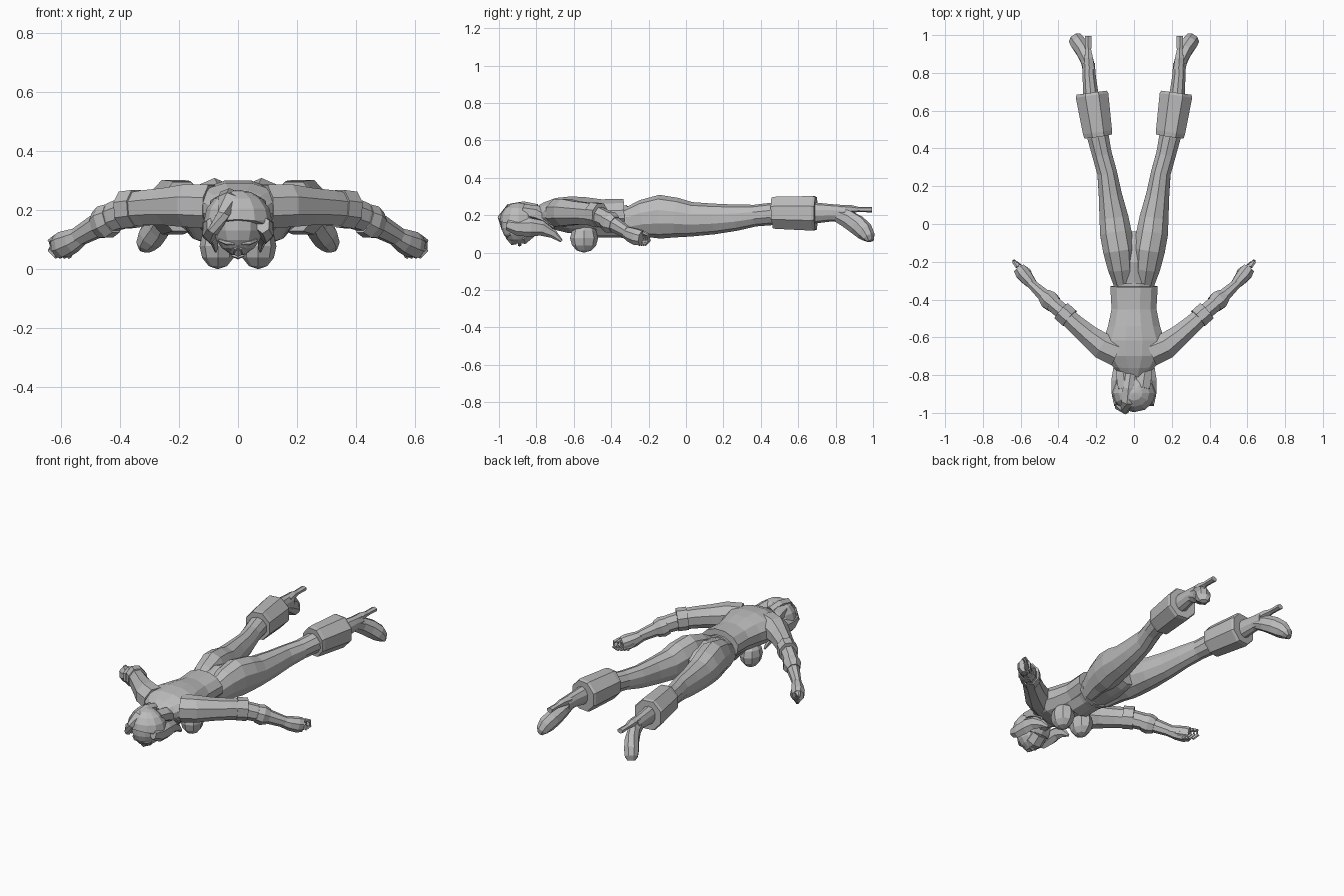
import bpy, bmesh, math
from mathutils import Vector

grey = bpy.data.materials.new("plain grey")
grey.diffuse_color = (0.5, 0.5, 0.5, 1)


def finish(name, bm):
    bmesh.ops.recalc_face_normals(bm, faces=bm.faces[:])
    me = bpy.data.meshes.new(name)
    bm.to_mesh(me)
    bm.free()
    me.materials.append(grey)
    ob = bpy.data.objects.new(name, me)
    bpy.context.collection.objects.link(ob)
    return ob


def loft(name, rings, sides=8, turn=0.5, flip=1):
    """Skin rings of (x, y, z, half width, half height) along their own path."""
    bm = bmesh.new()
    pts = [Vector((r[0] * flip, r[1], r[2])) for r in rings]
    loops = []
    for i, r in enumerate(rings):
        t = (pts[min(i + 1, len(pts) - 1)] - pts[max(i - 1, 0)]).normalized()
        side = t.cross(Vector((0, 0, 1))).normalized()
        up = side.cross(t)
        loop = []
        for k in range(sides):
            a = 2 * math.pi * (k + turn) / sides
            loop.append(bm.verts.new(pts[i] + side * r[3] * math.cos(a) + up * r[4] * math.sin(a)))
        loops.append(loop)
    for a, b in zip(loops, loops[1:]):
        for k in range(sides):
            bm.faces.new((a[k], a[(k + 1) % sides], b[(k + 1) % sides], b[k]))
    bm.faces.new(loops[0])
    bm.faces.new(loops[-1])
    return finish(name, bm)


def pair(name, rings, sides=8, turn=0.5):
    for label, s in (("right", 1), ("left", -1)):
        loft(f"{label}_{name}", rings, sides, turn, s)


def ball(name, loc, size, seg=10, rows=7, keep=None):
    bm = bmesh.new()
    bmesh.ops.create_uvsphere(bm, u_segments=seg, v_segments=rows, radius=1)
    for v in bm.verts:
        v.co = Vector([v.co[i] * size[i] + loc[i] for i in range(3)])
    if keep:  # cut away everything below a sloping plane
        bmesh.ops.bisect_plane(bm, geom=bm.verts[:] + bm.edges[:] + bm.faces[:],
                               plane_co=keep[0], plane_no=keep[1], clear_inner=True)
        bmesh.ops.holes_fill(bm, edges=[e for e in bm.edges if e.is_boundary])
    return finish(name, bm)


# torso: jacket over a narrow waist
loft("jacket", [(0, -0.33, 0.205, 0.13, 0.085), (0, -0.45, 0.2, 0.123, 0.088),
                (0, -0.54, 0.2, 0.142, 0.1), (0, -0.62, 0.202, 0.17, 0.102),
                (0, -0.70, 0.207, 0.165, 0.088), (0, -0.755, 0.205, 0.115, 0.065),
                (0, -0.80, 0.195, 0.07, 0.048)], 12)
loft("waist", [(0, -0.48, 0.16, 0.09, 0.08), (0, -0.38, 0.16, 0.09, 0.08),
               (0, -0.30, 0.165, 0.11, 0.085), (0, -0.20, 0.175, 0.13, 0.095),
               (0, -0.10, 0.165, 0.10, 0.08), (0, -0.05, 0.155, 0.06, 0.055)], 10)
loft("belt", [(0, -0.345, 0.165, 0.108, 0.09), (0, -0.315, 0.165, 0.115, 0.092)], 12)
for label, s in (("right", 1), ("left", -1)):
    ball(label + "_bust", (0.068 * s, -0.545, 0.078), (0.062, 0.075, 0.078), 8, 6)

# legs and boots
pair("leg", [(0.055, -0.33, 0.155, 0.05, 0.075), (0.068, -0.23, 0.182, 0.075, 0.1),
             (0.08, -0.14, 0.192, 0.088, 0.117), (0.096, -0.05, 0.187, 0.088, 0.106),
             (0.106, 0.03, 0.178, 0.081, 0.092), (0.125, 0.15, 0.18, 0.065, 0.082),
             (0.142, 0.27, 0.187, 0.055, 0.07), (0.17, 0.37, 0.198, 0.055, 0.058),
             (0.19, 0.46, 0.207, 0.06, 0.06), (0.215, 0.60, 0.21, 0.055, 0.06),
             (0.23, 0.70, 0.212, 0.042, 0.055), (0.237, 0.78, 0.213, 0.037, 0.046),
             (0.24, 0.85, 0.208, 0.034, 0.046)], 10)
pair("boot_cuff", [(0.19, 0.465, 0.212, 0.08, 0.09), (0.193, 0.485, 0.213, 0.084, 0.093),
                   (0.222, 0.68, 0.21, 0.094, 0.1), (0.224, 0.695, 0.21, 0.088, 0.094)])
pair("foot", [(0.237, 0.80, 0.208, 0.034, 0.04), (0.247, 0.86, 0.182, 0.036, 0.05),
              (0.268, 0.915, 0.148, 0.042, 0.054), (0.293, 0.955, 0.113, 0.045, 0.05),
              (0.308, 0.978, 0.083, 0.04, 0.034), (0.314, 0.986, 0.062, 0.024, 0.014)])
pair("boot_heel", [(0.236, 0.82, 0.228, 0.032, 0.028), (0.24, 0.88, 0.233, 0.026, 0.022),
                   (0.242, 0.92, 0.231, 0.018, 0.014), (0.243, 0.995, 0.23, 0.02, 0.015)], 6)

# arms, sleeve cuffs and gloves
pair("upper_arm", [(0.09, -0.68, 0.212, 0.08, 0.08), (0.17, -0.645, 0.215, 0.075, 0.078),
                   (0.24, -0.59, 0.212, 0.061, 0.068), (0.31, -0.53, 0.208, 0.053, 0.064),
                   (0.38, -0.465, 0.2, 0.048, 0.06)])
pair("sleeve_cuff", [(0.34, -0.5, 0.206, 0.058, 0.068), (0.385, -0.46, 0.2, 0.058, 0.068)])
pair("forearm", [(0.36, -0.48, 0.2, 0.045, 0.055), (0.42, -0.43, 0.178, 0.045, 0.052),
                 (0.48, -0.375, 0.145, 0.036, 0.042), (0.545, -0.315, 0.108, 0.026, 0.034)])
pair("glove_cuff", [(0.425, -0.425, 0.172, 0.048, 0.054), (0.45, -0.402, 0.16, 0.054, 0.06),
                    (0.475, -0.38, 0.148, 0.04, 0.048)])
pair("hand", [(0.53, -0.328, 0.112, 0.025, 0.032), (0.56, -0.295, 0.096, 0.036, 0.042),
              (0.59, -0.26, 0.083, 0.041, 0.047), (0.608, -0.235, 0.077, 0.034, 0.042)])
for i in range(4):  # curled fingers stacked along the knuckles
    dx, dy = 0.015 * (i - 1.5), 0.011 * (i - 1.5)
    pair(f"finger_{i + 1}", [(0.596 + dx, -0.245 + dy, 0.108, 0.01, 0.01),
                             (0.612 + dx, -0.218 + dy, 0.095, 0.011, 0.011),
                             (0.612 + dx, -0.214 + dy, 0.065, 0.011, 0.011),
                             (0.592 + dx, -0.235 + dy, 0.042, 0.009, 0.009)], 6)
pair("thumb", [(0.545, -0.285, 0.085, 0.015, 0.015), (0.56, -0.25, 0.068, 0.016, 0.016),
               (0.588, -0.224, 0.06, 0.011, 0.011)], 6)

# neck, head and face
loft("neck", [(0, -0.72, 0.195, 0.06, 0.055), (0, -0.80, 0.178, 0.05, 0.05),
              (0, -0.86, 0.165, 0.055, 0.055)])
ball("head", (0, -0.898, 0.148), (0.085, 0.09, 0.1), 12, 9)
loft("jaw", [(0, -0.835, 0.12, 0.055, 0.045), (0, -0.875, 0.09, 0.058, 0.05),
             (0, -0.92, 0.085, 0.045, 0.04), (0, -0.95, 0.09, 0.03, 0.025)])
loft("nose", [(0, -0.955, 0.085, 0.008, 0.012), (0, -0.925, 0.055, 0.014, 0.016),
              (0, -0.905, 0.05, 0.01, 0.008)], 6)
loft("lips", [(-0.022, -0.888, 0.047, 0.004, 0.004), (0, -0.89, 0.042, 0.011, 0.009),
              (0.022, -0.888, 0.047, 0.004, 0.004)], 6)
pair("eye_brow", [(0.012, -0.958, 0.088, 0.008, 0.008), (0.04, -0.955, 0.09, 0.009, 0.009),
                  (0.062, -0.94, 0.098, 0.006, 0.006)], 6)

# hair: cap with a parting and hanging locks
ball("hair_cap", (0, -0.895, 0.165), (0.115, 0.102, 0.104), 12, 8,
     ((0, -0.9, 0.135), Vector((0, 0.35, 1)).normalized()))
loft("hair_sweep", [(-0.02, -0.80, 0.23, 0.03, 0.03), (-0.03, -0.87, 0.25, 0.034, 0.024),
                    (-0.035, -0.94, 0.235, 0.035, 0.028), (-0.05, -0.98, 0.185, 0.03, 0.022),
                    (-0.085, -0.965, 0.125, 0.02, 0.02)], 6)
pair("side_lock", [(0.085, -0.955, 0.15, 0.024, 0.03), (0.097, -0.9, 0.135, 0.024, 0.045),
                   (0.094, -0.83, 0.135, 0.03, 0.05), (0.088, -0.77, 0.13, 0.026, 0.04),
                   (0.08, -0.71, 0.1, 0.016, 0.024), (0.075, -0.665, 0.062, 0.005, 0.008)], 6)
pair("back_lock", [(0.045, -0.87, 0.22, 0.045, 0.04), (0.055, -0.80, 0.21, 0.045, 0.042),
                   (0.07, -0.745, 0.185, 0.03, 0.035), (0.09, -0.70, 0.14, 0.01, 0.02)], 6)
